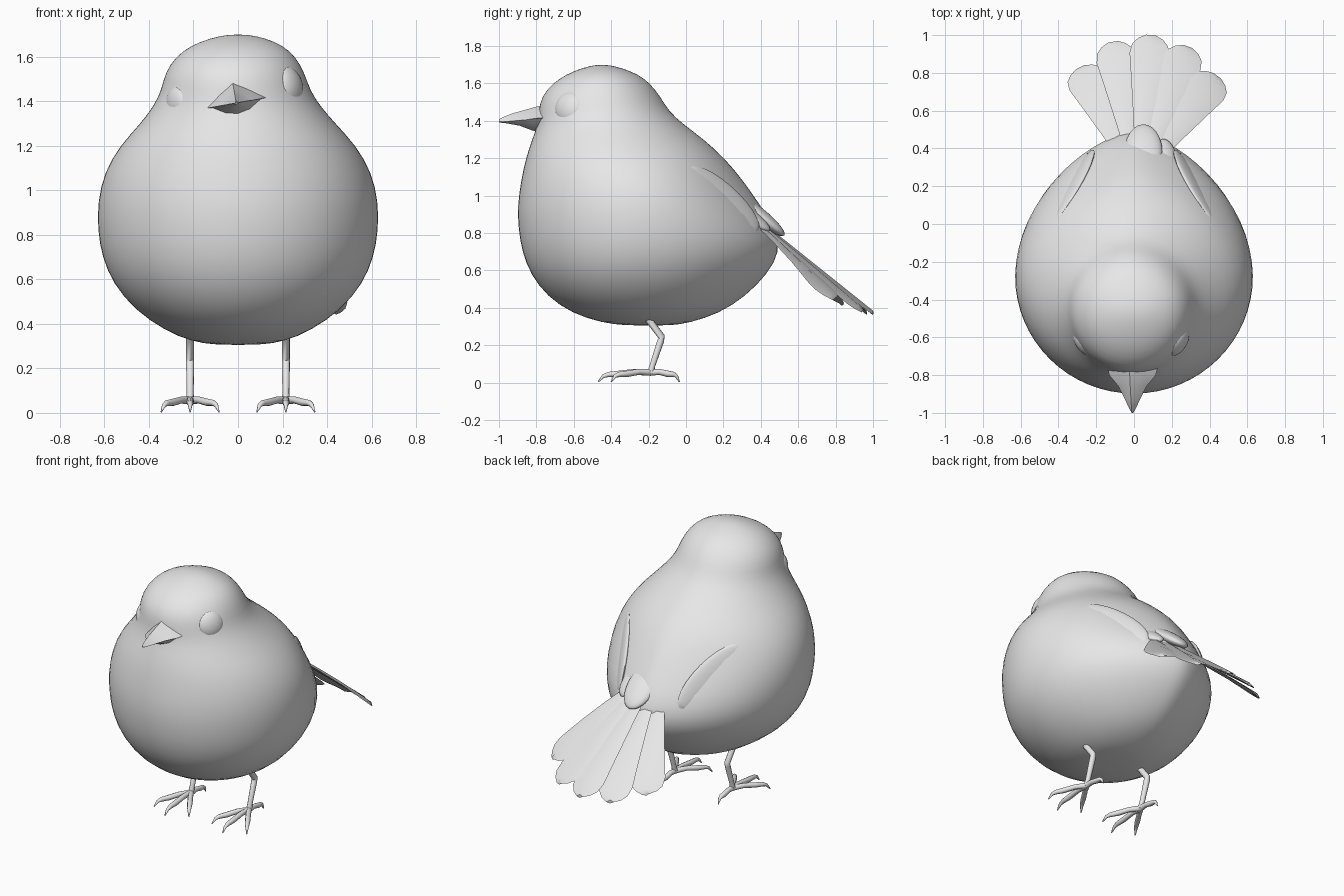
import bpy, bmesh
from math import sin, cos, pi, radians
from mathutils import Vector, Matrix

if "Cube" in bpy.data.objects:
    bpy.data.objects.remove(bpy.data.objects["Cube"])

grey = bpy.data.materials.new("plain grey")
grey.use_nodes = True
grey.diffuse_color = (0.8, 0.8, 0.8, 1)
grey.node_tree.nodes["Principled BSDF"].inputs["Base Color"].default_value = (0.8, 0.8, 0.8, 1)

ROLL = Matrix.Rotation(radians(-10), 4, 'Y')   # sideways tilt of the head


def finish(name, bm, angle=60, subdivide=0):
    bmesh.ops.recalc_face_normals(bm, faces=bm.faces)
    mesh = bpy.data.meshes.new(name)
    bm.to_mesh(mesh)
    bm.free()
    mesh.materials.append(grey)
    ob = bpy.data.objects.new(name, mesh)
    bpy.context.collection.objects.link(ob)
    if subdivide:
        ob.modifiers.new("Subdivision", 'SUBSURF').levels = subdivide
        ob.modifiers["Subdivision"].render_levels = subdivide
    bpy.ops.object.select_all(action='DESELECT')
    ob.select_set(True)
    bpy.context.view_layer.objects.active = ob
    bpy.ops.object.shade_smooth_by_angle(angle=radians(angle))
    return ob


def loft(name, rings, **options):
    """Skin closed rings of points and cap both ends."""
    bm = bmesh.new()
    loops = [[bm.verts.new(p) for p in ring] for ring in rings]
    for a, b in zip(loops, loops[1:]):
        for i in range(len(a)):
            j = (i + 1) % len(a)
            bm.faces.new((a[i], a[j], b[j], b[i]))
    bm.faces.new(loops[0])
    bm.faces.new(loops[-1])
    return finish(name, bm, **options)


def tube(name, points, radii, sides=8):
    pts = [Vector(p) for p in points]
    rings = []
    for i, p in enumerate(pts):
        d = (pts[min(i + 1, len(pts) - 1)] - pts[max(i - 1, 0)]).normalized()
        u = d.cross(Vector((1, 0.3, 0))).normalized()
        v = d.cross(u)
        rings.append([p + radii[i] * (u * cos(2 * pi * k / sides) + v * sin(2 * pi * k / sides))
                      for k in range(sides)])
    return loft(name, rings)


def ellipsoid(name, centre, x_axis, normal, size):
    """Ellipsoid whose local x and z follow the given directions."""
    z = Vector(normal).normalized()
    x = Vector(x_axis)
    x = (x - z * x.dot(z)).normalized()
    turn = Matrix((x, z.cross(x), z)).transposed().to_4x4()
    bm = bmesh.new()
    bmesh.ops.create_uvsphere(bm, u_segments=24, v_segments=14, radius=1)
    bm.transform(Matrix.Translation(centre) @ turn @ Matrix.Diagonal((*size, 1)))
    return finish(name, bm)


# Body and head: one lofted skin (height, centre x, half width, front y, widest y, back y)
profile = [
    (0.305, 0, 0.10, -0.32, -0.20, -0.08), (0.32, 0, 0.21, -0.45, -0.22, 0.02),
    (0.37, 0, 0.33, -0.61, -0.25, 0.18), (0.46, 0, 0.465, -0.745, -0.27, 0.32),
    (0.58, 0, 0.565, -0.835, -0.27, 0.44), (0.70, 0, 0.615, -0.88, -0.27, 0.51),
    (0.82, 0, 0.635, -0.90, -0.27, 0.485), (0.95, 0, 0.635, -0.905, -0.28, 0.40),
    (1.08, 0, 0.605, -0.885, -0.30, 0.31), (1.20, 0, 0.535, -0.86, -0.34, 0.21),
    (1.30, 0, 0.44, -0.825, -0.38, 0.10), (1.38, -0.005, 0.375, -0.795, -0.42, -0.01),
    (1.45, -0.01, 0.335, -0.79, -0.44, -0.09), (1.53, -0.015, 0.315, -0.775, -0.45, -0.135),
    (1.60, -0.01, 0.27, -0.715, -0.45, -0.19), (1.65, -0.005, 0.21, -0.64, -0.45, -0.255),
    (1.685, 0, 0.12, -0.55, -0.45, -0.35), (1.70, 0, 0.04, -0.48, -0.45, -0.42)]
rings = []
for z, cx, w, front, mid, back in profile:
    point = 1.35 if 0.4 < z < 1.1 else 1.1      # the rump narrows towards the tail
    ring = []
    for k in range(32):
        a = 2 * pi * k / 32
        c, s = cos(a), sin(a)
        if s > 0:
            c = abs(c) ** point * (1 if c > 0 else -1)
        ring.append((cx + w * c, mid + s * ((back - mid) if s > 0 else (mid - front)), z))
    rings.append(ring)
loft("body", rings, angle=180, subdivide=1)

# Eyes with a soft lid behind each
for side, name in ((1, "left"), (-1, "right")):
    centre = Vector((-0.017, -0.62, 1.425)) + ROLL @ Vector((0.25 * side, 0, 0))
    normal = ROLL @ Vector((0.85 * side, -0.5, 0.08))
    up = ROLL @ Vector((0, 0, 1))
    ellipsoid(name + "_eye", centre, up, normal, (0.09, 0.088, 0.05))
    ellipsoid(name + "_eyelid", centre - normal * 0.014, up, normal, (0.112, 0.11, 0.04))


# Beak: two tapering halves (y, half width, height above and below the mouth line)
def beak(name, stations, bulge):
    skin = []
    for y, w, top, bottom in stations:
        flat = [(-w, 0), (-w * bulge, top * 0.55), (0, top), (w * bulge, top * 0.55), (w, 0),
                (w * 0.5, bottom * 0.75), (0, bottom), (-w * 0.5, bottom * 0.75)]
        skin.append([ROLL @ Vector((x, y, z)) + Vector((-0.008, 0, 1.392)) for x, z in flat])
    loft(name, skin, angle=50)


beak("upper_beak", [(-0.74, 0.14, 0.10, -0.01), (-0.80, 0.125, 0.085, -0.008),
                    (-0.86, 0.075, 0.068, -0.004), (-0.93, 0.04, 0.048, 0.0),
                    (-0.98, 0.016, 0.028, 0.002), (-1.0, 0.004, 0.016, 0.006)], 0.5)
beak("lower_beak", [(-0.74, 0.125, 0.005, -0.06), (-0.82, 0.10, 0.005, -0.045),
                    (-0.89, 0.05, 0.005, -0.018), (-0.965, 0.015, 0.005, -0.004)], 0.7)


# Tail: a fan of five round-ended feathers
def tail_height(x, y):
    return 0.835 - 0.80 * (y - 0.42) - 0.55 * (x - 0.07) ** 2


fan = [(-0.285, 0.83), (-0.11, 0.965), (0.09, 1.0), (0.285, 0.94), (0.44, 0.785)]
for i, (tx, ty) in enumerate(fan):
    base = Vector((0.035 + 0.045 * (i - 2), 0.36))
    tip = Vector((tx, ty))
    along = tip - base
    across = Vector((along.y, -along.x)).normalized()
    lift = -0.008 * abs(i - 2)
    skin = []
    for t, w in ((0, 0.03), (0.3, 0.055), (0.6, 0.082), (0.84, 0.105),
                 (0.92, 0.095), (0.97, 0.065), (1.0, 0.025)):
        ring = []
        for s, h in ((-1, 0), (0, 0.014), (1, 0), (0, -0.010)):
            p = base + along * t + across * (s * w)
            ring.append((p.x, p.y, tail_height(p.x, p.y) + lift + h - 0.006 * s))
        skin.append(ring)
    loft(f"tail_feather_{i + 1}", skin, angle=40)

# Covert feathers lapping over the tail root, and wing tips lying on the flanks
ellipsoid("tail_covert", (0.05, 0.385, 0.90), (0, 0.77, -0.6), (0, 0.62, 0.78), (0.18, 0.10, 0.04))
for side, x, name in ((1, 0.17, "left"), (-1, -0.095, "right")):
    ellipsoid(name + "_covert", (x, 0.345, 0.89), (-0.1 * side, 0.75, -0.62),
              (0.3 * side, 0.55, 0.7), (0.13, 0.06, 0.03))
    ellipsoid(name + "_wing_tip", (0.325 * side, 0.20, 0.98), (-0.45 * side, 0.62, -0.62),
              (0.72 * side, 0.6, 0.25), (0.27, 0.10, 0.022))

# Legs and feet
for side, name in ((1, "left"), (-1, "right")):
    x = 0.215 * side
    tube(name + "_leg", [(x, -0.22, 0.37), (x, -0.195, 0.33), (x, -0.13, 0.245), (x, -0.135, 0.225),
                         (x, -0.18, 0.09), (x, -0.19, 0.05)],
         [0.021, 0.019, 0.019, 0.019, 0.016, 0.02])
    toes = {"inner": (-0.13 * side, -0.40), "middle": (0, -0.47),
            "outer": (0.13 * side, -0.40), "hind": (0, -0.035)}
    for toe, (dx, ty) in toes.items():
        ankle, tip = Vector((x, -0.19, 0)), Vector((x + dx, ty, 0))
        path = [ankle.lerp(tip, t) + Vector((0, 0, z)) for t, z in
                ((0, 0.055), (0.3, 0.058), (0.6, 0.047), (0.8, 0.044), (0.9, 0.035), (1, 0.004))]
        tube(f"{name}_{toe}_toe", path, [0.018, 0.016, 0.017, 0.014, 0.01, 0.003])
